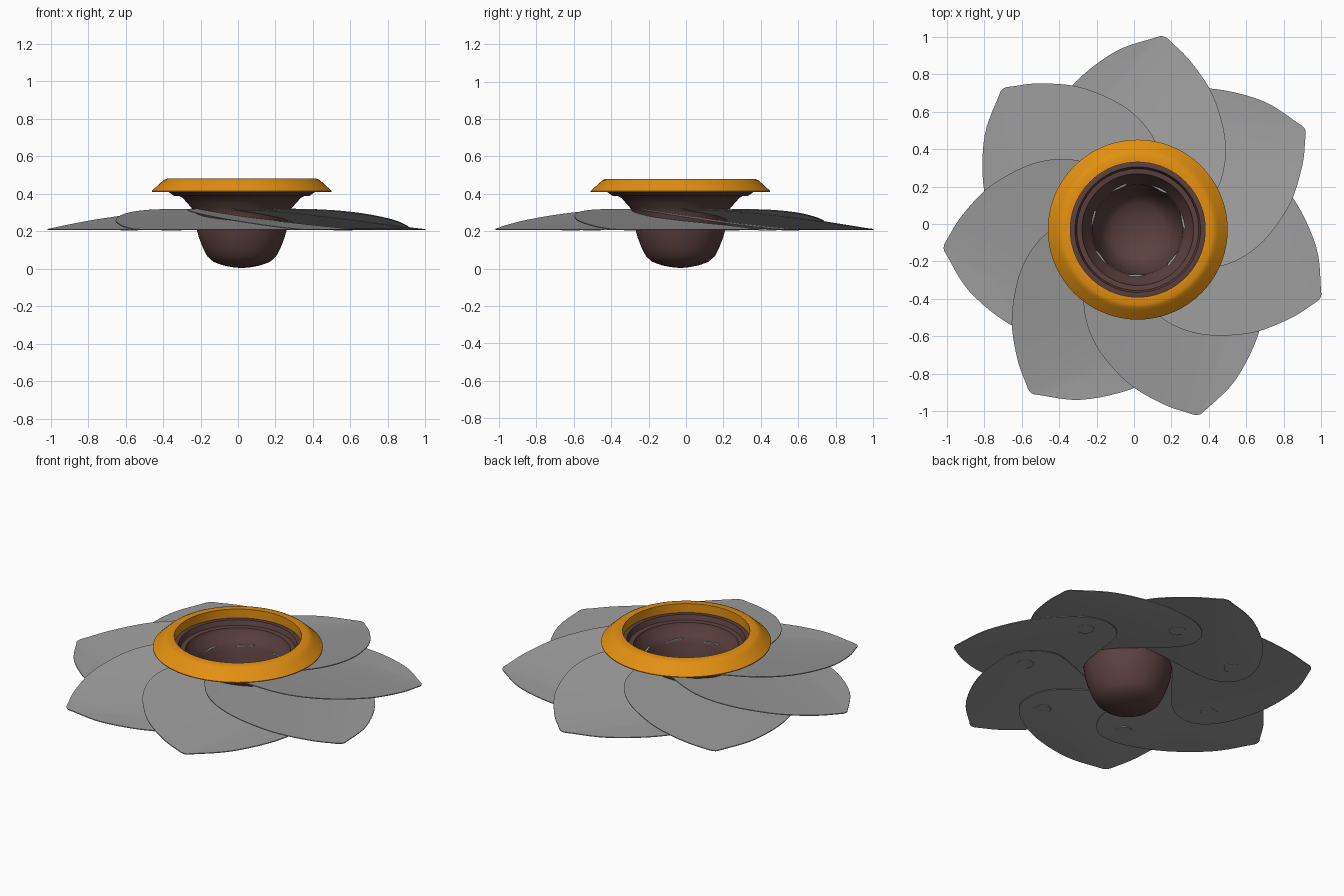
import bpy, bmesh, math
from mathutils import Vector, Matrix

if "Cube" in bpy.data.objects:
    bpy.data.objects.remove(bpy.data.objects["Cube"])

CENTRE = Vector((0.02, -0.03, 0.0))
PETALS = 7


def material(name, rgb):
    m = bpy.data.materials.new(name)
    m.diffuse_color = (*rgb, 1.0)
    m.use_nodes = True
    m.node_tree.nodes["Principled BSDF"].inputs["Base Color"].default_value = m.diffuse_color
    return m


GREY = material("grey", (0.34, 0.34, 0.34))
ORANGE = material("orange", (0.77, 0.28, 0.006))
BROWN = material("dark brown", (0.105, 0.052, 0.05))


def finish(bm, name, mat, angle=30):
    bmesh.ops.recalc_face_normals(bm, faces=bm.faces)
    me = bpy.data.meshes.new(name)
    bm.to_mesh(me)
    bm.free()
    me.materials.append(mat)
    ob = bpy.data.objects.new(name, me)
    bpy.context.collection.objects.link(ob)
    ob.location = CENTRE
    bpy.ops.object.select_all(action='DESELECT')
    ob.select_set(True)
    bpy.context.view_layer.objects.active = ob
    bpy.ops.object.shade_smooth_by_angle(angle=math.radians(angle))
    return ob


def lathe(name, profile, mat, closed=False, segments=72):
    """Spin an (r, z) profile round the vertical axis."""
    bm = bmesh.new()
    vs = [bm.verts.new((r, 0, z)) for r, z in profile]
    es = [bm.edges.new(p) for p in zip(vs, vs[1:])]
    if closed:
        es.append(bm.edges.new((vs[-1], vs[0])))
    bmesh.ops.spin(bm, geom=vs + es, cent=(0, 0, 0), axis=(0, 0, 1),
                   angle=math.tau, steps=segments, use_duplicate=False)
    bmesh.ops.remove_doubles(bm, verts=bm.verts, dist=0.0003)
    return finish(bm, name, mat)


def smooth_loop(points, steps=5):
    """Closed Catmull-Rom curve through 2D points."""
    out, n = [], len(points)
    for i in range(n):
        a, b, c, d = (Vector(points[(i + k) % n]) for k in (-1, 0, 1, 2))
        for s in range(steps):
            t = s / steps
            out.append(0.5 * (2 * b + (c - a) * t + (2 * a - 5 * b + 4 * c - d) * t ** 2
                              + (3 * b - a - 3 * c + d) * t ** 3))
    return out


# Cup: outer wall, flared flange, stepped rim, inner wall
lathe("cup", [(0, 0.003), (0.05, 0.008), (0.10, 0.018), (0.15, 0.036), (0.183, 0.065),
              (0.207, 0.11), (0.228, 0.165), (0.243, 0.22), (0.25, 0.29), (0.268, 0.325),
              (0.295, 0.355), (0.315, 0.378), (0.335, 0.388), (0.36, 0.388), (0.395, 0.412),
              (0.36, 0.425), (0.335, 0.425), (0.325, 0.395), (0.298, 0.392), (0.292, 0.37),
              (0.258, 0.33), (0.24, 0.29), (0.233, 0.22), (0.218, 0.165), (0.197, 0.11),
              (0.173, 0.072), (0.14, 0.046), (0.09, 0.028), (0.05, 0.019), (0, 0.015)], BROWN)

# Ring: sloped outside, narrow flat top, upright inside
lathe("ring", [(0.48, 0.41), (0.48, 0.415), (0.43, 0.461), (0.415, 0.473), (0.40, 0.48),
               (0.36, 0.48), (0.36, 0.41)], ORANGE, closed=True)

# Petal outline: tip, raised edge, inner arc, rounded lobe, low edge
OUTLINE = [(0.08, 1.02), (0.14, 1.03), (0.19, 0.99), (0.28, 0.90), (0.39, 0.74),
           (0.45, 0.57), (0.47, 0.43), (0.455, 0.30), (0.41, 0.19), (0.32, 0.07),
           (0.25, 0.0), (0.215, 0.125), (0.125, 0.217), (0.0, 0.25), (-0.2, 0.25),
           (-0.38, 0.265), (-0.48, 0.34), (-0.515, 0.45), (-0.47, 0.60),
           (-0.33, 0.79), (-0.12, 0.95)]
TIP = Vector((0.12, 1.03, 0))
TILT = Vector((0.74, -0.675, 0)).normalized()


def petal_height(co):
    d = min(max((co - TIP).dot(TILT), 0.0), 0.8)
    return 0.206 + 0.109 * (d / 0.8) ** 1.2


for i in range(PETALS):
    turn = Matrix.Rotation(i * math.tau / PETALS, 4, 'Z')

    # Petal sheet, sliced across its slope and bent upward
    bm = bmesh.new()
    bm.faces.new([bm.verts.new((p.x, p.y, 0)) for p in smooth_loop(OUTLINE)])
    for k in range(9):
        bmesh.ops.bisect_plane(bm, geom=bm.verts[:] + bm.edges[:] + bm.faces[:],
                               plane_co=TIP + TILT * (0.1 * k), plane_no=TILT, dist=1e-5)
    bmesh.ops.triangulate(bm, faces=bm.faces)
    for v in bm.verts:
        v.co.z = petal_height(v.co)
    # Thin solid sheet
    top = bmesh.ops.extrude_face_region(bm, geom=bm.faces[:])["geom"]
    for v in top:
        if isinstance(v, bmesh.types.BMVert):
            v.co.z += 0.005
    bmesh.ops.transform(bm, matrix=turn, verts=bm.verts)
    finish(bm, f"petal_{i + 1}", GREY)

    # Pivot pin under the lobe
    bm = bmesh.new()
    bmesh.ops.create_cone(bm, cap_ends=True, segments=24, radius1=0.048, radius2=0.048,
                          depth=0.006,
                          matrix=turn @ Matrix.Translation((-0.38, 0.465, 0.208)))
    finish(bm, f"pivot_pin_{i + 1}", GREY)
